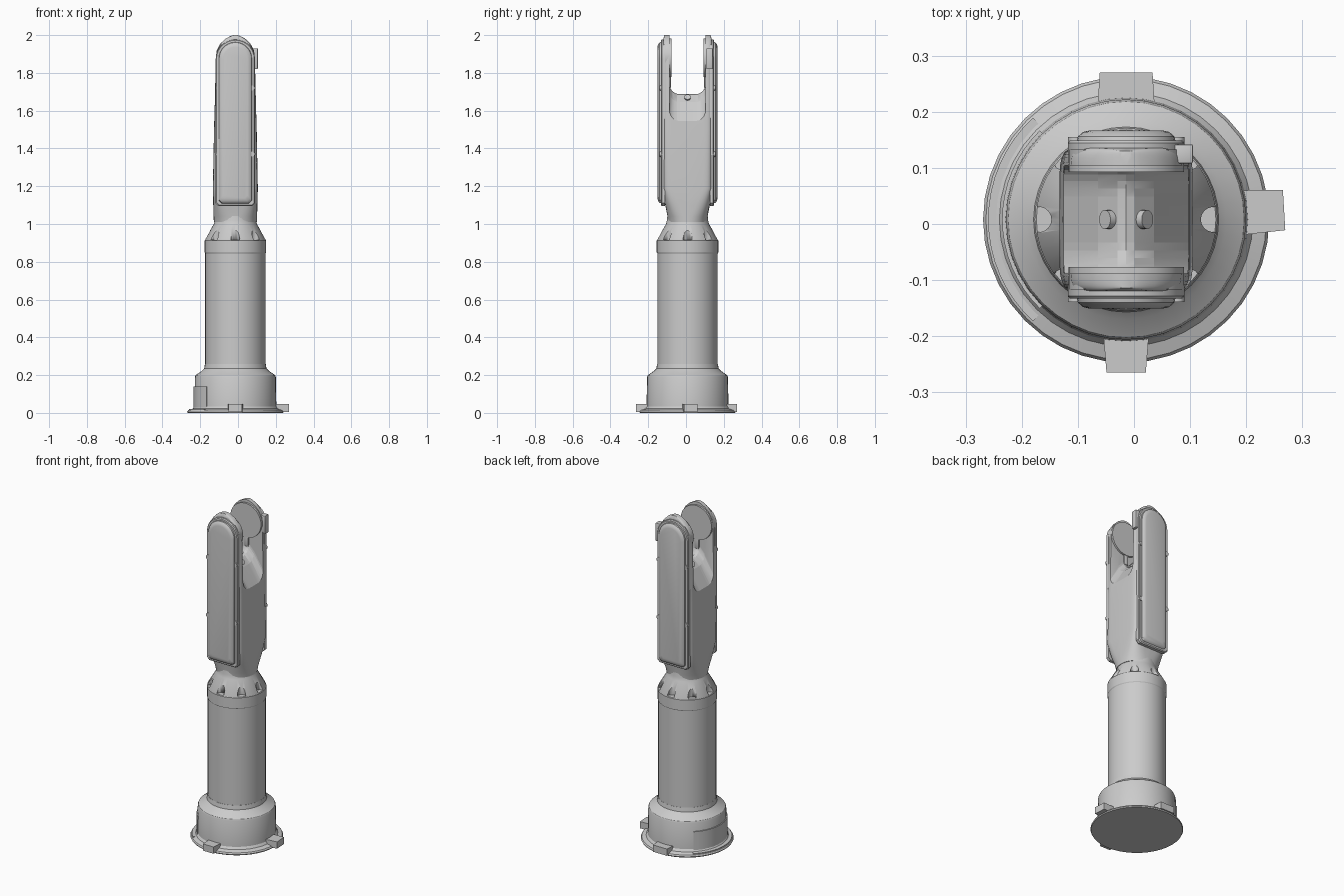
import bpy, bmesh, math
from mathutils import Vector, Matrix

old = bpy.data.objects.get("Cube")
if old:
    bpy.data.objects.remove(old, do_unlink=True)

CX, CY = -0.014, 0.008          # axis of the column
TAU = 2 * math.pi

grey = bpy.data.materials.new("plain_grey")
grey.use_nodes = True
grey.diffuse_color = (0.6, 0.6, 0.6, 1)
grey.node_tree.nodes["Principled BSDF"].inputs["Base Color"].default_value = (0.6, 0.6, 0.6, 1)


def select(ob):
    bpy.ops.object.select_all(action='DESELECT')
    ob.select_set(True)
    bpy.context.view_layer.objects.active = ob


def finish(name, bm, smooth=35):
    bmesh.ops.recalc_face_normals(bm, faces=bm.faces)
    me = bpy.data.meshes.new(name)
    bm.to_mesh(me)
    bm.free()
    me.materials.append(grey)
    ob = bpy.data.objects.new(name, me)
    bpy.context.collection.objects.link(ob)
    if smooth:
        select(ob)
        bpy.ops.object.shade_smooth_by_angle(angle=math.radians(smooth))
    return ob


def loft(name, rings, smooth=35):
    """Skin a list of equal-length closed rings and cap both ends."""
    bm = bmesh.new()
    rows = [[bm.verts.new(p) for p in ring] for ring in rings]
    n = len(rows[0])
    for a, b in zip(rows, rows[1:]):
        for i in range(n):
            j = (i + 1) % n
            bm.faces.new((a[i], a[j], b[j], b[i]))
    bm.faces.new(rows[0][::-1])
    bm.faces.new(rows[-1])
    return finish(name, bm, smooth)


def ring(z, hx, hy, power=2.0, n=40):
    """Superellipse ring about the axis: power 2 is round, higher is boxy."""
    out = []
    for i in range(n):
        c, s = math.cos(TAU * i / n), math.sin(TAU * i / n)
        e = 2 / power
        out.append((CX + math.copysign(abs(c) ** e, c) * hx,
                    CY + math.copysign(abs(s) ** e, s) * hy, z))
    return out


def lathe(name, profile):
    return loft(name, [ring(z, r, r) for r, z in profile], 30)


def box(name, lo, hi, bevel=0.0):
    bm = bmesh.new()
    bmesh.ops.create_cube(bm, size=1)
    for v in bm.verts:
        v.co = Vector([(a + b) / 2 + c * (b - a) for a, b, c in zip(lo, hi, v.co)])
    if bevel:
        bmesh.ops.bevel(bm, geom=bm.edges[:], offset=bevel, segments=2, affect='EDGES', profile=0.5)
    return finish(name, bm)


def cylinder(name, loc, axis, radius, depth, segments=32, taper=1.0):
    bm = bmesh.new()
    turn = Vector((0, 0, 1)).rotation_difference(Vector(axis)).to_matrix().to_4x4()
    bmesh.ops.create_cone(bm, cap_ends=True, segments=segments, radius1=radius,
                          radius2=radius * taper, depth=depth,
                          matrix=Matrix.Translation(loc) @ turn)
    return finish(name, bm)


def cut(ob, cutter):
    mod = ob.modifiers.new("cut", 'BOOLEAN')
    mod.operation, mod.solver, mod.object = 'DIFFERENCE', 'EXACT', cutter
    select(ob)
    bpy.ops.object.modifier_apply(modifier=mod.name)
    bpy.data.objects.remove(cutter, do_unlink=True)


# Foot: thin flange flowing up into a drum with a sloped shoulder
lathe("foot", [(0.252, 0.0), (0.255, 0.006), (0.25, 0.014), (0.226, 0.022), (0.217, 0.035),
               (0.214, 0.19), (0.21, 0.2), (0.178, 0.222), (0.165, 0.235), (0.161, 0.26)])

# Column and its upper band
lathe("column", [(0.16, 0.23), (0.16, 0.86)])
lathe("column_band", [(0.16, 0.845), (0.163, 0.85), (0.163, 0.912), (0.16, 0.916)])

# Conical collar with eight rounded slots
collar = lathe("collar", [(0.161, 0.914), (0.161, 0.918), (0.114, 1.0), (0.109, 1.02), (0.106, 1.05)])
for i in range(8):
    a = TAU * i / 8
    d = Vector((math.cos(a), math.sin(a), 0))
    cut(collar, cylinder("slot_cutter", Vector((CX, CY, 0.95)) + d * 0.153, (0, 0, 1),
                         0.024, 0.09, 16, 0.75))

# Fork body: round neck growing into a boxy block with arched top
fork = loft("fork", [ring(*s) for s in (
    (1.01, 0.114, 0.104, 2.2), (1.04, 0.115, 0.106, 2.5), (1.1, 0.117, 0.118, 4),
    (1.19, 0.119, 0.131, 8), (1.5, 0.113, 0.131, 9), (1.88, 0.104, 0.13, 10),
    (1.92, 0.099, 0.13, 10), (1.955, 0.08, 0.129, 10), (1.98, 0.054, 0.127, 10),
    (1.995, 0.026, 0.124, 10), (2.0, 0.01, 0.122, 10))], 30)


# Saddle between the prongs: U-shaped opening whose floor falls away to each side
def u_section(x, floor):
    w, r = 0.096, 0.055
    arc = [(-w + r - r * math.cos(t), floor + r - r * math.sin(t))
           for t in (math.pi / 2 * k / 6 for k in range(7))]
    half = [(-w, 2.1)] + arc
    return [(CX + x, CY + y, z) for y, z in half + [(-y, z) for y, z in half[::-1]]]


cut(fork, loft("saddle_cutter", [u_section(x, z) for x, z in (
    (-0.2, 1.37), (-0.115, 1.54), (-0.05, 1.645), (-0.015, 1.682), (0, 1.687),
    (0.015, 1.682), (0.05, 1.645), (0.115, 1.54), (0.2, 1.37))], 0))
select(fork)
bpy.ops.object.shade_smooth_by_angle(angle=math.radians(30))


# Side pads: rounded-top plate with a raised cushion, on front and back
def arched(hw, bottom, top):
    pts = [(-hw, top - hw), (-hw, bottom + 0.015), (-hw + 0.015, bottom),
           (hw - 0.015, bottom), (hw, bottom + 0.015)]
    return pts + [(hw * math.cos(t), top - hw + hw * math.sin(t))
                  for t in (math.pi * k / 14 for k in range(14))]


def pad(name, side, layers):
    return loft(name, [[(CX + x, CY + side * y, z) for x, z in arched(hw, lo, hi)]
                       for y, hw, lo, hi in layers])


for side, word in ((-1, "front"), (1, "back")):
    pad(word + "_pad_frame", side, [(0.118, 0.104, 1.095, 1.978), (0.136, 0.104, 1.095, 1.978),
                                    (0.141, 0.1, 1.1, 1.973)])
    pad(word + "_pad", side, [(0.135, 0.089, 1.108, 1.964), (0.148, 0.086, 1.112, 1.961),
                              (0.156, 0.077, 1.122, 1.951), (0.159, 0.064, 1.137, 1.937)])
    # Pivot disc on the inner face of the prong, with a small stem below it
    cylinder(word + "_pivot_disc", (CX, CY + side * 0.105, 1.88), (0, side, 0), 0.103, 0.04, 36)
    box(word + "_disc_stem", (CX - 0.014, CY + side * 0.1 - 0.012, 1.72),
        (CX + 0.014, CY + side * 0.1 + 0.012, 1.8), 0.005)
    # Small studs along the pad edges
    for sx in (-1, 1):
        for z in (1.37, 1.72):
            cylinder(word + "_pad_stud", (CX + sx * 0.09, CY + side * 0.14, z),
                     (0, side, 0), 0.014, 0.014, 12)

# Two round buttons on the saddle slopes
for sx in (-1, 1):
    cylinder("saddle_button", (CX + sx * 0.03, CY, 1.667), (sx * 0.8, 0, 0.6), 0.017, 0.02, 16)

# Latch block on the back prong
box("latch_block", (0.07, 0.108, 1.82), (0.105, 0.142, 1.93), 0.003)


# Three locating tabs around the foot
def tab(name, angle, reach, inner, outer):
    d = Vector((math.cos(angle), math.sin(angle), 0))
    t = Vector((-d.y, d.x, 0))
    c = Vector((CX, CY, 0))
    up = Vector((0, 0, 1))
    rings = []
    for r, w in ((0.2, inner), (reach, outer)):
        rings.append([c + d * r + t * s * w + up * z
                      for s, z in ((-1, 0.006), (1, 0.006), (1, 0.047), (-1, 0.047))])
    return loft(name, rings, 0)


tab("left_tab", 0.06, 0.282, 0.04, 0.036)
tab("front_tab", -math.pi / 2, 0.273, 0.041, 0.035)
tab("back_tab", math.pi / 2, 0.262, 0.051, 0.047)


# Curved panel and ledge on the right side of the foot
def arc_block(name, r0, r1, z0, z1, span):
    rings = []
    for k in range(17):
        a = math.pi + span * (k / 8 - 1)
        c, s = math.cos(a), math.sin(a)
        rings.append([(CX + r * c, CY + r * s, z)
                      for r, z in ((r0, z0), (r1, z0), (r1, z1), (r0, z1))])
    return loft(name, rings)


arc_block("right_panel", 0.2, 0.221, 0.01, 0.14, 0.8)
arc_block("right_ledge", 0.2, 0.246, 0.008, 0.02, 0.83)
